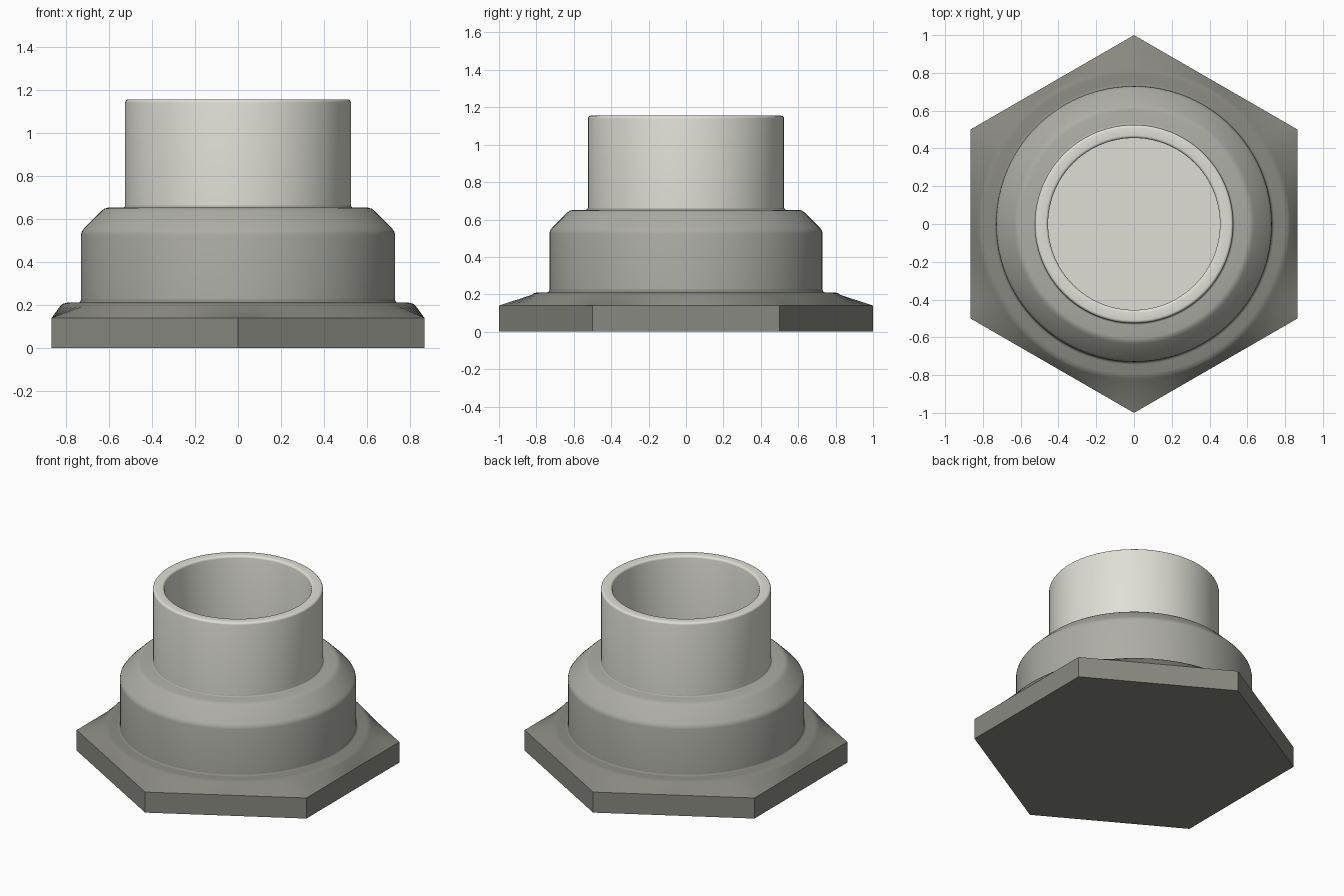
import bpy, bmesh
from math import pi, cos, sin, radians

if "Cube" in bpy.data.objects:
    bpy.data.objects.remove(bpy.data.objects["Cube"])

SEG = 96  # multiple of 12 so that hexagon corners land on vertices


def hexagon(a):
    # outline radius, corners on the y axis
    d = (a + pi / 6 - pi / 2) % (pi / 3) - pi / 6
    return cos(pi / 6) / cos(pi / 6 - abs(d))


def shell(name, profile, color, cap_start=False, cap_end=False):
    """Sweep (radius, z) pairs around z; radius 'hex' gives a hexagonal ring."""
    bm = bmesh.new()
    rings = []
    for r, z in profile:
        ring = []
        for i in range(SEG):
            a = 2 * pi * i / SEG
            rad = hexagon(a) if r == "hex" else r
            ring.append(bm.verts.new((rad * cos(a), rad * sin(a), z)))
        rings.append(ring)
    for lo, hi in zip(rings, rings[1:]):
        for i in range(SEG):
            j = (i + 1) % SEG
            bm.faces.new((lo[i], lo[j], hi[j], hi[i]))
    if cap_start:
        bm.faces.new(rings[0][::-1])
    if cap_end:
        bm.faces.new(rings[-1])
    mesh = bpy.data.meshes.new(name)
    bm.to_mesh(mesh)
    bm.free()
    obj = bpy.data.objects.new(name, mesh)
    bpy.context.collection.objects.link(obj)
    mat = bpy.data.materials.new(name + "_grey")
    mat.diffuse_color = (*color, 1)
    mat.use_nodes = True
    mat.node_tree.nodes["Principled BSDF"].inputs["Base Color"].default_value = mat.diffuse_color
    mesh.materials.append(mat)
    bpy.ops.object.select_all(action='DESELECT')
    bpy.context.view_layer.objects.active = obj
    obj.select_set(True)
    bpy.ops.object.shade_smooth_by_angle(angle=radians(32))


def arc(cx, cz, r, start, end, steps=4):
    # rounded corner in the profile plane
    angles = [radians(start + (end - start) * k / steps) for k in range(steps + 1)]
    return [(cx + r * cos(a), cz + r * sin(a)) for a in angles]


# hexagonal flange with sloped top blending into a circle
shell("hex_flange",
      [("hex", 0), ("hex", 0.14), (0.825, 0.197), (0.815, 0.205), (0.795, 0.21)]
      + arc(0.745, 0.225, 0.015, 270, 180),
      (0.25, 0.25, 0.22), cap_start=True)

# round collar with chamfered shoulder
shell("collar",
      [(0.73, 0.225), (0.73, 0.525), (0.727, 0.54), (0.717, 0.555),
       (0.635, 0.637), (0.622, 0.647), (0.605, 0.652)]
      + arc(0.535, 0.662, 0.01, 270, 180),
      (0.42, 0.42, 0.38))

# hollow neck with rounded rim and closed floor
shell("neck",
      [(0.525, 0.662)]
      + arc(0.51, 1.14, 0.015, 0, 90)
      + arc(0.47, 1.14, 0.015, 90, 180)
      + [(0.455, 0.64)],
      (0.74, 0.74, 0.67), cap_end=True)
